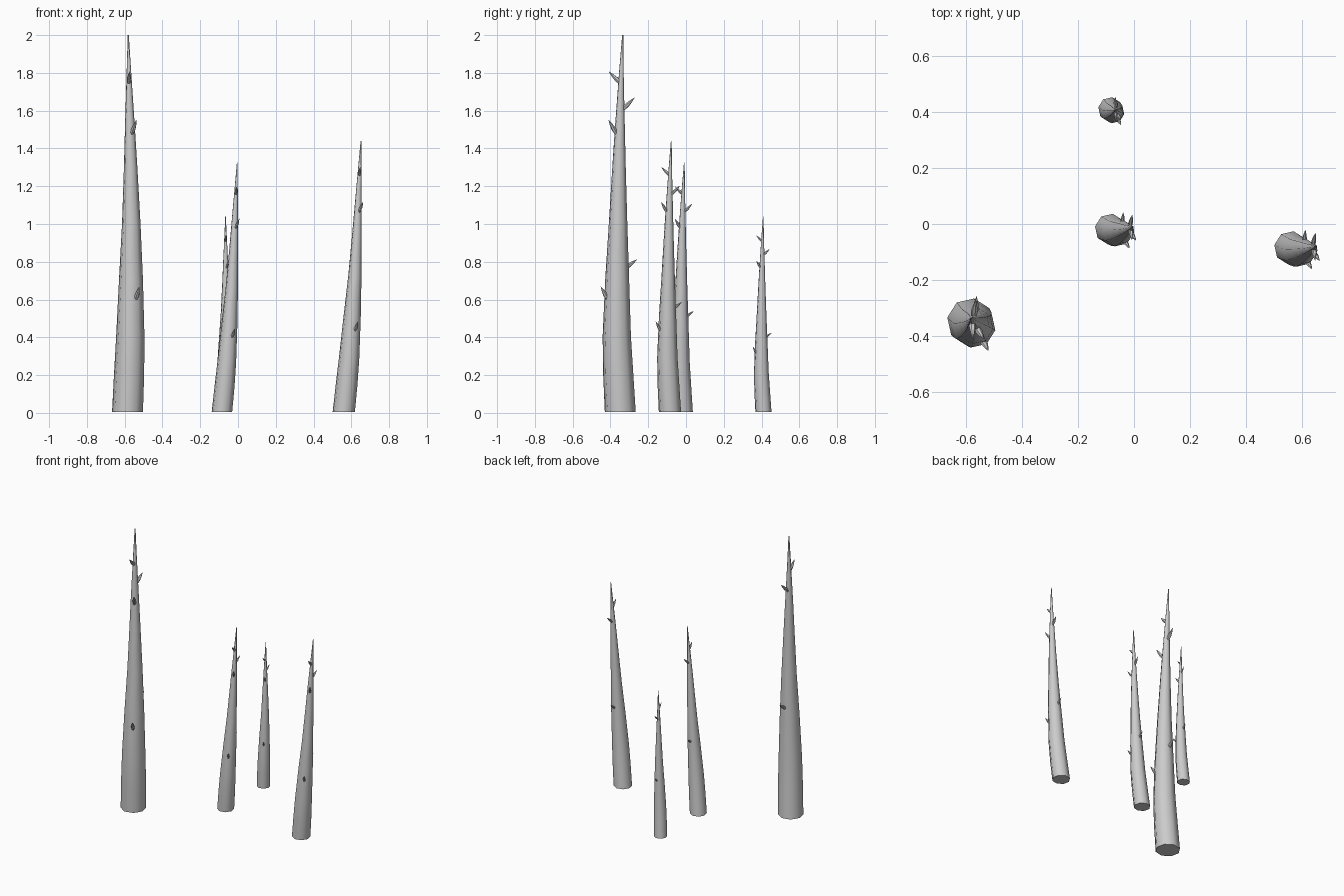
import bpy, bmesh, math
from mathutils import Vector

if "Cube" in bpy.data.objects:
    bpy.data.objects.remove(bpy.data.objects["Cube"])

SIDES = 8
# Unit-height stalk: height, bow in x, bow in y, radius
PROFILE = [(0.0, 0, 0, .0415), (.1, .004, -.006, .0405), (.2, .007, -.0105, .038),
           (.35, .0085, -.0105, .0322), (.5, .009, -.009, .0248), (.65, .007, -.0075, .018),
           (.75, .005, -.006, .0135), (.9, .002, -.003, .0062), (1.0, 0, 0, .0015)]
# Thorns: tip height, azimuth, tip distance from axis, elevation, length
THORNS = [(.903, -88, .033, 45, .045), (.834, 82, .037, 45, .044),
          (.775, -60, .035, 57, .044), (.405, 88, .052, 36, .045),
          (.333, -62, .049, 58, .042)]
# Stalks: name, base x, base y, tip x, tip y, height
STALKS = [("large", -.585, -.348, -.581, -.335, 2.0), ("middle", -.085, -.018, -.004, -.009, 1.325),
          ("right", .56, -.085, .651, -.078, 1.44), ("small", -.085, .41, -.066, .409, 1.04)]
Z0 = .005


def axis_point(t):
    """Bowed centre line of the unit stalk."""
    for a, b in zip(PROFILE, PROFILE[1:]):
        if t <= b[0]:
            f = (t - a[0]) / (b[0] - a[0])
            return Vector((a[1] + f * (b[1] - a[1]), a[2] + f * (b[2] - a[2]), t))
    return Vector((0, 0, t))


def loft(bm, rings):
    """Join rings (centre, radius, u, v, sides) into a capped tube."""
    loops = []
    for c, r, u, v, n in rings:
        angles = [math.tau * i / n - .17 for i in range(n)]
        loops.append([bm.verts.new(c + (u * math.cos(a) + v * math.sin(a)) * r) for a in angles])
    for lo, hi in zip(loops, loops[1:]):
        n = len(lo)
        for i in range(n):
            bm.faces.new((lo[i], lo[(i + 1) % n], hi[(i + 1) % n], hi[i]))
    bm.faces.new(loops[0][::-1])
    bm.faces.new(loops[-1])


def finish(bm, name, stalk):
    """Scale and lean the unit part, then make the object."""
    _, bx, by, tx, ty, h = stalk
    for v in bm.verts:
        t = v.co.z
        v.co = Vector((bx + (tx - bx) * t + v.co.x * h, by + (ty - by) * t + v.co.y * h,
                       Z0 + t * (h - Z0)))
    bmesh.ops.recalc_face_normals(bm, faces=bm.faces[:])
    me = bpy.data.meshes.new(name)
    bm.to_mesh(me)
    bm.free()
    ob = bpy.data.objects.new(name, me)
    bpy.context.collection.objects.link(ob)
    bpy.ops.object.select_all(action='DESELECT')
    ob.select_set(True)
    bpy.context.view_layer.objects.active = ob
    bpy.ops.object.shade_smooth_by_angle(angle=math.radians(50))


X, Y = Vector((1, 0, 0)), Vector((0, 1, 0))
for stalk in STALKS:
    # Tapered, bowed stem
    bm = bmesh.new()
    loft(bm, [(Vector((x, y, t)), r, X, Y, SIDES) for t, x, y, r in PROFILE])
    finish(bm, stalk[0] + "_stalk", stalk)

    # Thorns pointing up and outward
    bm = bmesh.new()
    for t, az, dist, el, length in THORNS:
        az, el = math.radians(az), math.radians(el)
        out = Vector((math.cos(az), math.sin(az), 0))
        d = out * math.cos(el) + Vector((0, 0, math.sin(el)))
        tip = axis_point(t) + out * dist
        side = Vector((-out.y, out.x, 0))
        up = d.cross(side)
        loft(bm, [(tip - d * length * (1 - f), r, side, up, 6)
                  for f, r in ((0, .0045), (.35, .0062), (.7, .0038), (1, .0004))])
    finish(bm, stalk[0] + "_thorns", stalk)
